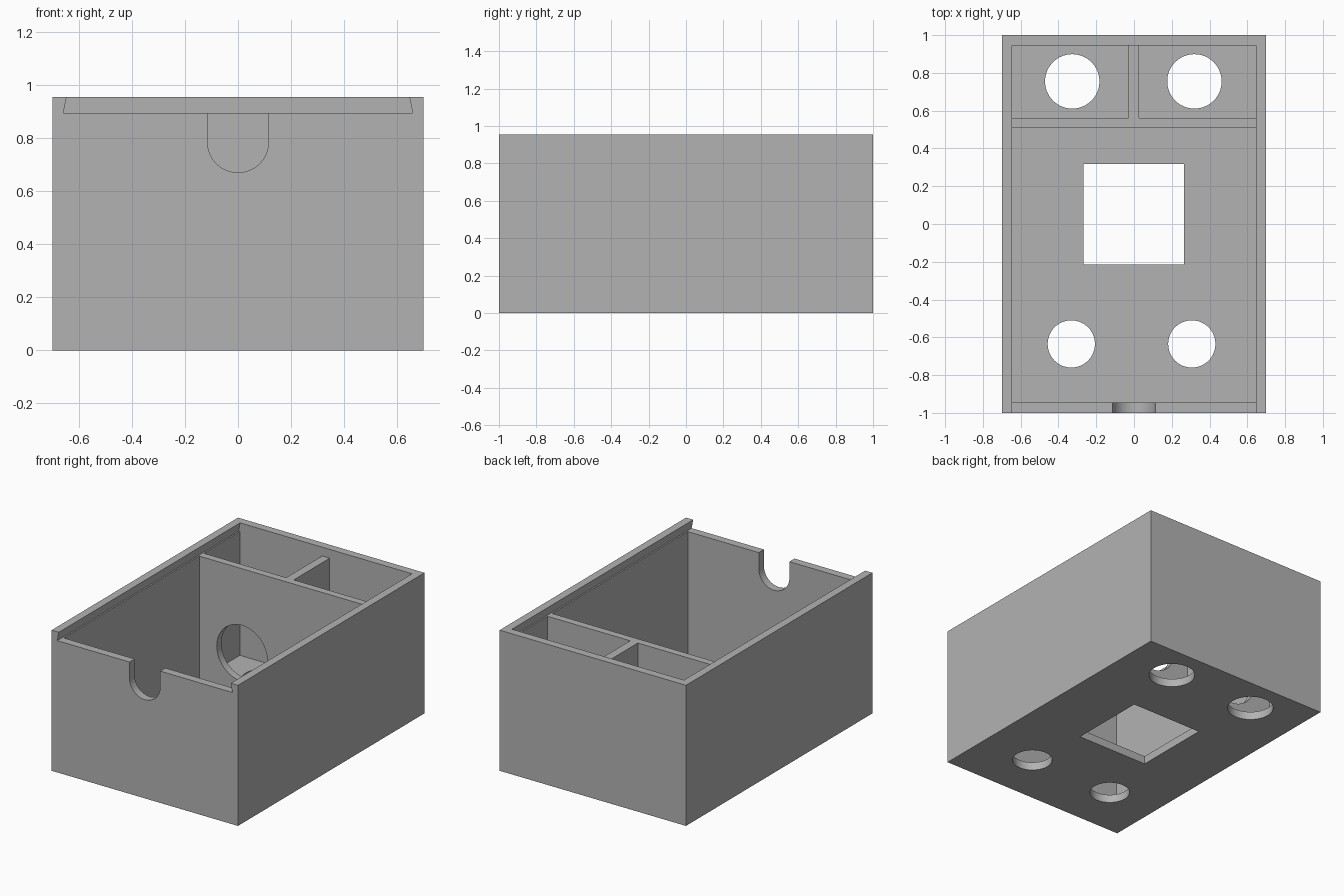
import bpy
import bmesh
from math import pi
from mathutils import Matrix, Vector

if "Cube" in bpy.data.objects:
    bpy.data.objects.remove(bpy.data.objects["Cube"], do_unlink=True)

HALF_W, HEIGHT = 0.70, 0.955
IN_W, IN_Y = 0.648, 0.945      # inner faces of the walls
FLOOR, LEDGE = 0.055, 0.895    # floor top, and the ledge the lid slides on

grey = bpy.data.materials.new("plain grey")
grey.use_nodes = True
grey.diffuse_color = (0.45, 0.45, 0.45, 1)
grey.node_tree.nodes["Principled BSDF"].inputs["Base Color"].default_value = grey.diffuse_color


def finish(name, bm):
    bmesh.ops.recalc_face_normals(bm, faces=bm.faces)
    mesh = bpy.data.meshes.new(name)
    bm.to_mesh(mesh)
    bm.free()
    mesh.materials.append(grey)
    obj = bpy.data.objects.new(name, mesh)
    bpy.context.collection.objects.link(obj)
    return obj


def box(name, low, high):
    low, high = Vector(low), Vector(high)
    bm = bmesh.new()
    bmesh.ops.create_cube(bm, size=1, matrix=Matrix.Translation((low + high) / 2)
                          @ Matrix.Diagonal((*(high - low), 1)))
    return finish(name, bm)


def cylinder(name, centre, radius, depth, along_y=False):
    bm = bmesh.new()
    turn = Matrix.Rotation(pi / 2 if along_y else 0, 4, "X")
    bmesh.ops.create_cone(bm, cap_ends=True, segments=64, radius1=radius, radius2=radius,
                          depth=depth, matrix=Matrix.Translation(centre) @ turn)
    return finish(name, bm)


def prism(name, profile, y0, y1):
    """Extrude an (x, z) profile along y."""
    bm = bmesh.new()
    face = bm.faces.new([bm.verts.new((x, y0, z)) for x, z in profile])
    new = bmesh.ops.extrude_face_region(bm, geom=[face])["geom"]
    bmesh.ops.translate(bm, vec=(0, y1 - y0, 0),
                        verts=[v for v in new if isinstance(v, bmesh.types.BMVert)])
    return finish(name, bm)


def cut(target, cutters):
    bpy.context.view_layer.objects.active = target
    for cutter in cutters:
        cutter.hide_render = True
        mod = target.modifiers.new("cut", "BOOLEAN")
        mod.operation, mod.solver, mod.object = "DIFFERENCE", "EXACT", cutter
        bpy.ops.object.modifier_apply(modifier=mod.name)
        bpy.data.objects.remove(cutter, do_unlink=True)


# Case: hollow block with a dovetail slot for a sliding lid, open at the front
case = box("case", (-HALF_W, -1, 0), (HALF_W, 1, HEIGHT))
slot = [(-0.658, LEDGE), (0.658, LEDGE), (0.641, 0.98), (-0.641, 0.98)]
cut(case, [
    box("cavity", (-IN_W, -IN_Y, FLOOR), (IN_W, IN_Y, 0.92)),
    prism("lid_slot", slot, -1.1, IN_Y),
])

# Finger notch in the front wall
cut(case, [
    box("notch_top", (-0.115, -1.1, 0.785), (0.115, -0.9, 1)),
    cylinder("notch_round", (0, -1, 0.785), 0.115, 0.2, along_y=True),
])

# Floor openings: a square window, two large back holes, two smaller front holes
cut(case, [box("window", (-0.268, -0.215, -0.1), (0.265, 0.318, 0.2))])
for x, y, radius in ((-0.327, 0.755, 0.144), (0.32, 0.755, 0.144),
                     (-0.332, -0.635, 0.125), (0.306, -0.635, 0.125)):
    cut(case, [cylinder("floor_hole", (x, y, 0), radius, 0.3)])

# Cross divider with a round opening into each back compartment
divider = box("cross_divider", (-IN_W, 0.51, FLOOR), (IN_W, 0.56, LEDGE))
for side in (-1, 1):
    cut(divider, [cylinder("divider_hole", (side * 0.327, 0.535, 0.32), 0.19, 0.2, along_y=True)])

# Partition between the back compartments
partition = box("back_partition", (-0.03, 0.56, FLOOR), (0.027, IN_Y, LEDGE))

# Smooth the round openings, keep the edges sharp
bpy.ops.object.select_all(action="DESELECT")
for part in (case, divider, partition):
    part.select_set(True)
bpy.context.view_layer.objects.active = case
bpy.ops.object.shade_smooth_by_angle(angle=pi / 6)
